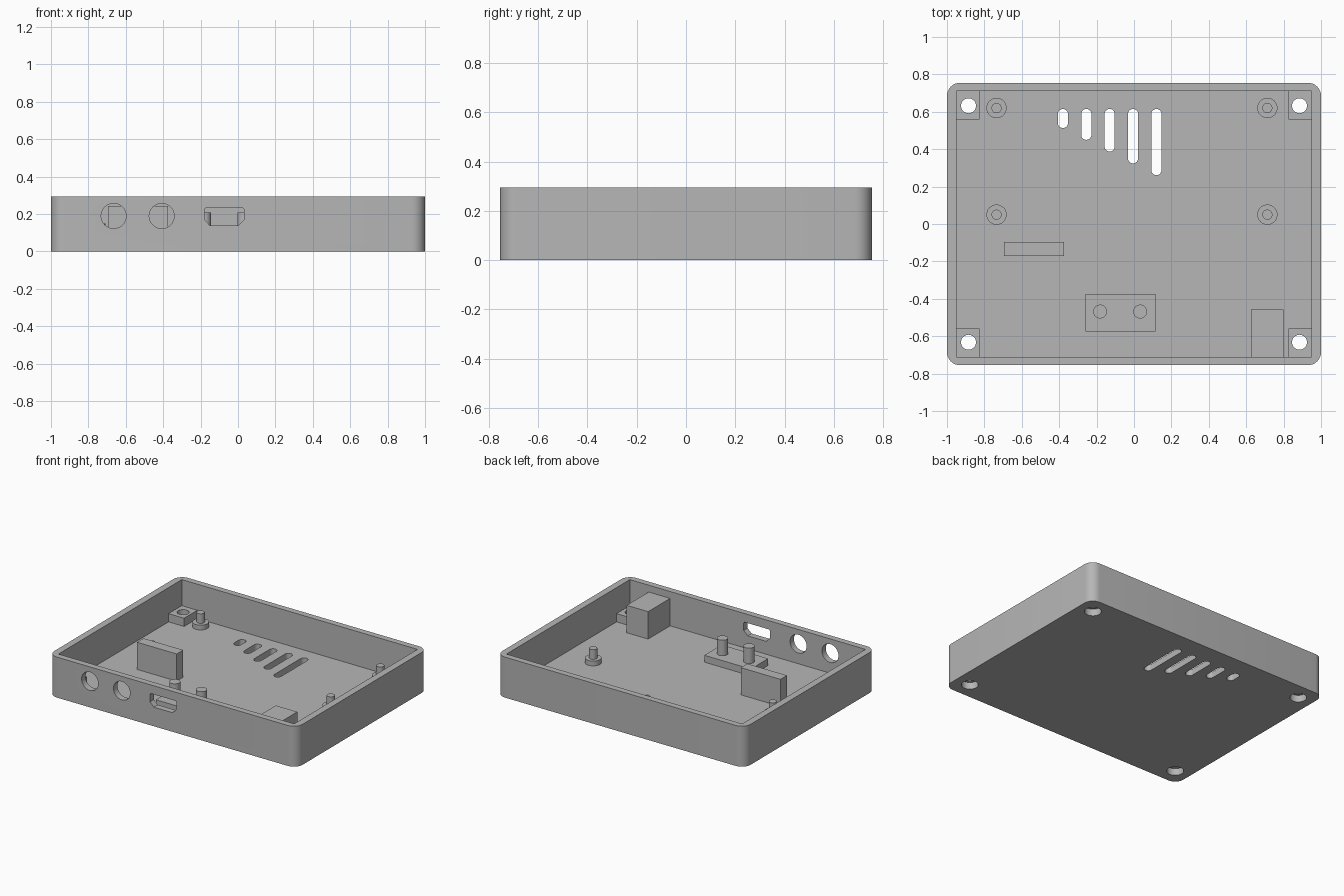
import bpy, bmesh, math
from mathutils import Matrix

if "Cube" in bpy.data.objects:
    bpy.data.objects.remove(bpy.data.objects["Cube"], do_unlink=True)

grey = bpy.data.materials.new("plain_grey")
grey.use_nodes = True
colour = (0.47, 0.47, 0.47, 1)
grey.diffuse_color = colour
grey.node_tree.nodes["Principled BSDF"].inputs["Base Color"].default_value = colour

HALF_X, HALF_Y, HEIGHT = 1.0, 0.755, 0.295
IN_X, IN_Y, FLOOR = 0.95, 0.71, 0.045


def prism(name, points, low, high, facing_front=False):
    """Extrude a flat outline along z, or along y when it faces the front."""
    bm = bmesh.new()
    face = bm.faces.new([bm.verts.new((a, b, low)) for a, b in points])
    grown = bmesh.ops.extrude_face_region(bm, geom=[face])["geom"]
    moved = [v for v in grown if isinstance(v, bmesh.types.BMVert)]
    bmesh.ops.translate(bm, verts=moved, vec=(0, 0, high - low))
    if facing_front:
        bm.transform(Matrix.Rotation(math.pi / 2, 4, "X"))
    bmesh.ops.recalc_face_normals(bm, faces=bm.faces[:])
    mesh = bpy.data.meshes.new(name)
    bm.to_mesh(mesh)
    bm.free()
    mesh.materials.append(grey)
    obj = bpy.data.objects.new(name, mesh)
    bpy.context.collection.objects.link(obj)
    return obj


def rect(x0, x1, y0, y1):
    return [(x0, y0), (x1, y0), (x1, y1), (x0, y1)]


def rounded(x0, x1, y0, y1, r, steps=8):
    """Rectangle outline with round corners."""
    corners = [(x1 - r, y1 - r), (x0 + r, y1 - r), (x0 + r, y0 + r), (x1 - r, y0 + r)]
    points = []
    for i, (cx, cy) in enumerate(corners):
        for k in range(steps + 1):
            a = math.pi / 2 * (i + k / steps)
            p = (cx + r * math.cos(a), cy + r * math.sin(a))
            if not points or math.dist(p, points[-1]) > 1e-4:
                points.append(p)
    if math.dist(points[0], points[-1]) < 1e-4:
        points.pop()
    return points


def circle(x, y, r, sides=32):
    turn = 2 * math.pi / sides
    return [(x + r * math.cos(i * turn), y + r * math.sin(i * turn)) for i in range(sides)]


def cut(obj, cutters):
    """Subtract each cutter from the object."""
    bpy.context.view_layer.objects.active = obj
    for cutter in cutters:
        cutter.hide_render = True
        mod = obj.modifiers.new("cut", "BOOLEAN")
        mod.operation = "DIFFERENCE"
        mod.solver = "EXACT"
        mod.object = cutter
        bpy.ops.object.modifier_apply(modifier=mod.name)


# Open tray with a sharp-cornered pocket
tray = prism("tray", rounded(-HALF_X, HALF_X, -HALF_Y, HALF_Y, 0.07), 0, HEIGHT)
cutters = [prism("pocket_cutter", rect(-IN_X, IN_X, -IN_Y, IN_Y), FLOOR, HEIGHT + 0.1)]

# Vent slots that grow longer across the floor
for i in range(5):
    x = -0.38 + 0.125 * i
    end = 0.513 - 0.063 * i
    cutters.append(prism("vent_cutter", rounded(x - 0.027, x + 0.027, end, 0.615, 0.027),
                         -0.1, 0.1))

# Round and connector openings in the front wall
for x in (-0.665, -0.408):
    cutters.append(prism("jack_cutter", circle(x, 0.19, 0.067), 0.68, 0.8, True))
port = [(-0.15, 0.139), (0.0, 0.139), (0.032, 0.17), (0.032, 0.225),
        (0.025, 0.232), (-0.173, 0.232), (-0.18, 0.225), (-0.18, 0.17)]
cutters.append(prism("port_cutter", port, 0.68, 0.8, True))

# Screw blocks in the corners, with stepped holes from below
blocks = []
for sx, side in ((-1, "right"), (1, "left")):
    for sy, end in ((-1, "front"), (1, "back")):
        xs = sorted((sx * IN_X, sx * 0.825))
        ys = sorted((sy * IN_Y, sy * 0.558))
        block = prism(f"screw_block_{end}_{side}", rect(*xs, *ys), FLOOR, 0.105)
        hx, hy = sx * 0.885, sy * 0.632
        holes = [prism("screw_cutter", circle(hx, hy, 0.04), -0.1, 0.2),
                 prism("screw_head_cutter", circle(hx, hy, 0.056), -0.1, 0.05)]
        cut(block, holes)
        blocks.append(block)
        cutters += holes
cut(tray, cutters)
for cutter in cutters:
    bpy.data.objects.remove(cutter, do_unlink=True)
parts = [tray] + blocks

# Board standoffs with locating pins
for x, side in ((-0.735, "right"), (0.713, "left")):
    for y, end in ((0.05, "middle"), (0.62, "back")):
        parts.append(prism(f"standoff_{end}_{side}", circle(x, y, 0.054), FLOOR, 0.08))
        parts.append(prism(f"standoff_pin_{end}_{side}", circle(x, y, 0.027), 0.08, 0.15))

# Upright plate behind the round openings
parts.append(prism("upright_plate", rect(-0.695, -0.375, -0.17, -0.095), FLOOR, 0.243))

# Raised pad with two posts behind the connector opening
parts.append(prism("connector_pad", rect(-0.26, 0.115, -0.575, -0.375), FLOOR, 0.095))
for x, side in ((-0.181, "right"), (0.033, "left")):
    parts.append(prism(f"connector_post_{side}", circle(x, -0.468, 0.037), 0.095, 0.208))

# Solid box against the front wall
parts.append(prism("front_box", rect(0.625, 0.798, -IN_Y, -0.457), FLOOR, 0.245))

# Smooth the curves and keep the edges sharp
bpy.ops.object.select_all(action="DESELECT")
for part in parts:
    part.select_set(True)
bpy.context.view_layer.objects.active = tray
bpy.ops.object.shade_smooth_by_angle(angle=math.radians(30))
